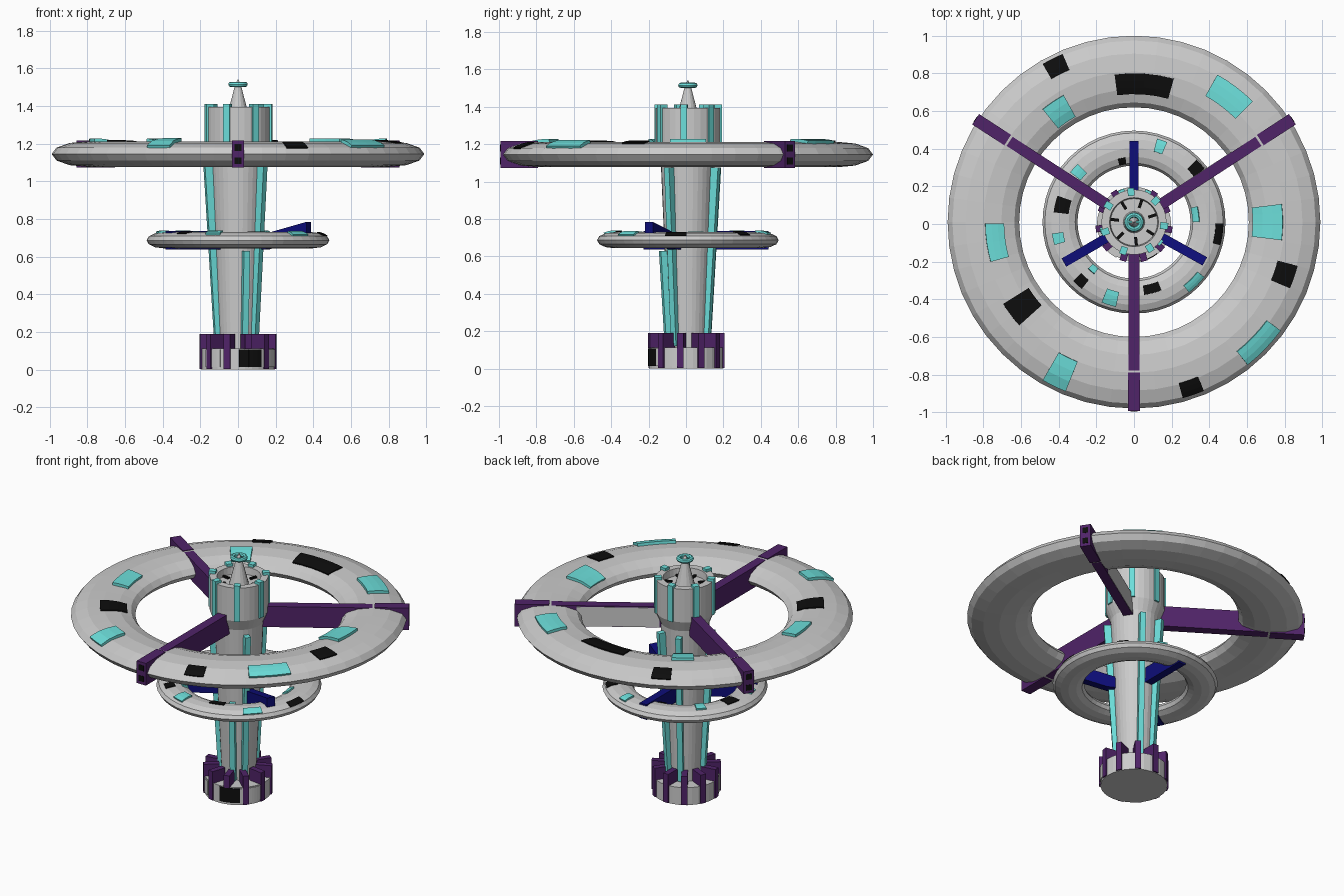
import bpy, bmesh
from math import sin, cos, pi, radians, sqrt
from mathutils import Matrix, Vector

if "Cube" in bpy.data.objects:
    bpy.data.objects.remove(bpy.data.objects["Cube"])

CY = 0.01  # y of the main axis


def material(name, rgb):
    m = bpy.data.materials.new(name)
    m.diffuse_color = (*rgb, 1)
    m.use_nodes = True
    m.node_tree.nodes["Principled BSDF"].inputs["Base Color"].default_value = m.diffuse_color
    return m


CYAN = material("cyan", (0.15, 0.73, 0.70))
PURPLE = material("purple", (0.08, 0.017, 0.14))
BLUE = material("blue", (0.004, 0.004, 0.19))
BLACK = material("black", (0.004, 0.004, 0.004))
GREY = None


def finish(name, bm, mat):
    bmesh.ops.recalc_face_normals(bm, faces=bm.faces)
    me = bpy.data.meshes.new(name)
    bm.to_mesh(me)
    bm.free()
    ob = bpy.data.objects.new(name, me)
    ob.location.y = CY
    bpy.context.collection.objects.link(ob)
    if mat:
        me.materials.append(mat)
    return ob


def lathe(name, profile, steps, mat=GREY, closed=False):
    bm = bmesh.new()
    vs = [bm.verts.new((r, 0, z)) for r, z in profile]
    es = [bm.edges.new(p) for p in zip(vs, vs[1:])]
    if closed:
        es.append(bm.edges.new((vs[-1], vs[0])))
    bmesh.ops.spin(bm, geom=vs + es, axis=(0, 0, 1), cent=(0, 0, 0),
                   angle=2 * pi, steps=steps, use_duplicate=False)
    bmesh.ops.remove_doubles(bm, verts=bm.verts, dist=1e-5)
    return finish(name, bm, mat)


def fin(name, outline, width, deg, mat, side=0):
    """Radial plate: (r, z) outline extruded to a width, turned to an angle."""
    bm = bmesh.new()
    f = bm.faces.new([bm.verts.new((r, side - width / 2, z)) for r, z in outline])
    ext = bmesh.ops.extrude_face_region(bm, geom=[f])["geom"]
    bmesh.ops.translate(bm, vec=(0, width, 0),
                        verts=[v for v in ext if isinstance(v, bmesh.types.BMVert)])
    bmesh.ops.rotate(bm, matrix=Matrix.Rotation(radians(deg), 3, 'Z'),
                     cent=(0, 0, 0), verts=bm.verts)
    return finish(name, bm, mat)


def rect(r0, r1, z0, z1):
    return [(r0, z0), (r1, z0), (r1, z1), (r0, z1)]


def ring(name, rc, zc, w, h, steps):
    prof = [(rc + w * cos(i * pi / 6), zc + h * sin(i * pi / 6)) for i in range(12)]
    lathe(name, prof, steps, closed=True)


def patch(name, dims, r0, r1, deg, half, lift, mat):
    """Curved plate lying on the upper side of a ring."""
    rc, zc, w, h = dims
    bm = bmesh.new()
    bmesh.ops.create_grid(bm, x_segments=3, y_segments=4, size=1)
    for v in bm.verts:
        r = r0 + (r1 - r0) * (v.co.x + 1) / 2
        a = radians(deg + half * v.co.y)
        t = min(1, abs(r - rc) / w)
        v.co = Vector((r * cos(a), r * sin(a), zc + h * sqrt(1 - t * t) + lift))
    ob = finish(name, bm, mat)
    if ob.data.polygons[0].normal.z < 0:
        ob.data.flip_normals()
    s = ob.modifiers.new("thickness", 'SOLIDIFY')
    s.thickness = lift + 0.02
    s.offset = -1


# Habitat rings
BIG = (0.80, 1.145, 0.19, 0.068)
SMALL = (0.393, 0.687, 0.093, 0.043)
ring("large_ring", *BIG, 48)
ring("small_ring", *SMALL, 48)

# Panels on the rings: inner radius, outer radius, angle, half angle
big_cyan = [(.64, .77, 124, 5), (.77, .90, 53, 7.5), (.63, .79, 0, 7),
            (.69, .79, 188, 7.5), (.80, .97, 244, 4), (.88, .97, -44, 7.5)]
big_black = [(.88, .97, 116.5, 3.5), (.68, .79, 86, 11.5), (.79, .90, -19, 4),
             (.66, .82, 217, 5), (.89, .97, -71, 3.5)]
small_cyan = [(.39, .46, 71, 3.5), (.36, .43, 138, 4), (.31, .345, 7, 7), (.38, .44, 192, 4),
              (.31, .345, 229, 3.5), (.38, .46, 253, 5), (.43, .475, -45, 7)]
small_black = [(.31, .345, 101, 3.5), (.40, .47, 41, 4), (.35, .43, 167, 6),
               (.39, .45, 228, 4), (.34, .39, -75, 7), (.435, .475, -8, 7)]
for label, dims, rows, lift, mat in (("large_ring_panel", BIG, big_cyan, .016, CYAN),
                                     ("large_ring_window", BIG, big_black, .006, BLACK),
                                     ("small_ring_panel", SMALL, small_cyan, .01, CYAN),
                                     ("small_ring_window", SMALL, small_black, .005, BLACK)):
    for row in rows:
        patch(label, dims, *row, lift, mat)

# Tapered column with crown and recessed top
lathe("column", [(0, .08), (.10, .08), (.145, 1.11), (.173, 1.18), (.173, 1.395),
                 (.13, 1.395), (.125, 1.35), (0, 1.35)], 32)
lathe("antenna_cone", [(0, 1.34), (.06, 1.34), (.02, 1.495), (.012, 1.52), (0, 1.545)], 16)
lathe("antenna_ring", [(.038 + .014 * cos(i * pi / 4), 1.515 + .014 * sin(i * pi / 4))
                       for i in range(8)], 24, CYAN, closed=True)
fin("antenna_bar", rect(-.035, .035, 1.508, 1.52), .01, 0, CYAN)

# Crown tabs and slots
for i in range(7):
    a = 250 + i * 360 / 7
    fin("crown_tab", rect(.14, .182, 1.18, 1.412), .036, a, CYAN)
    fin("crown_slot", rect(.08, .125, 1.345, 1.36), .016, a + 26, BLACK)


# Sloped light strips along the column
def strip(z0, z1, deg):
    def out(z):
        return .125 + .06 * (z - .12) / .95
    fin("column_strip", [(out(z0) - .06, z0), (out(z0), z0), (out(z1), z1), (out(z1) - .06, z1)],
        .034, deg, CYAN)


for a in (-38, 65, 112, 195):
    strip(.12, 1.075, a)
strip(.12, .63, 288)

# Large purple spokes with end frames and small end windows
for a in (33, 147, 270):
    fin("large_spoke", rect(.12, .805, 1.078, 1.212), .058, a, PURPLE)
    fin("large_spoke_end", rect(.80, 1.003, 1.073, 1.217), .066, a, PURPLE)
    for z in (1.11, 1.18):
        fin("spoke_end_window", rect(.98, 1.005, z - .018, z + .018), .036, a, BLACK)
fin("spoke_side_plate", rect(.15, .64, 1.08, 1.205), .004, 33, GREY, side=.029)

# Small blue spokes, one tilted upwards
for a in (90, 210):
    fin("small_spoke", rect(.09, .43, .637, .735), .05, a, BLUE)
fin("small_spoke_tilted", [(.09, .637), (.17, .637), (.43, .70), (.43, .785), (.09, .70)],
    .05, -29, BLUE)

# Base drum with fins, window and side panels
base = lathe("base_drum", [(0, 0), (.197, 0), (.197, .113), (0, .113)], 32)
base.location.y = 0
for i in range(11):
    a = 253 + i * 360 / 11
    z0 = .11 if i == 1 else .003
    f = fin("base_fin", rect(.11, .205, z0, .19), .036, a, PURPLE)
    f.location.y = 0
for name, a0, a1, mat in (("base_window", 272, 308, BLACK), ("base_window_frame", 308, 315, GREY),
                          ("base_panel", 212, 242, GREY), ("base_panel_right", 325, 347, GREY)):
    n = 5
    for i in range(n):
        d = (a1 - a0) / n
        p = fin(name, rect(.185, .202, .015, .108), .203 * radians(d), a0 + (i + .5) * d, mat)
        p.location.y = 0
